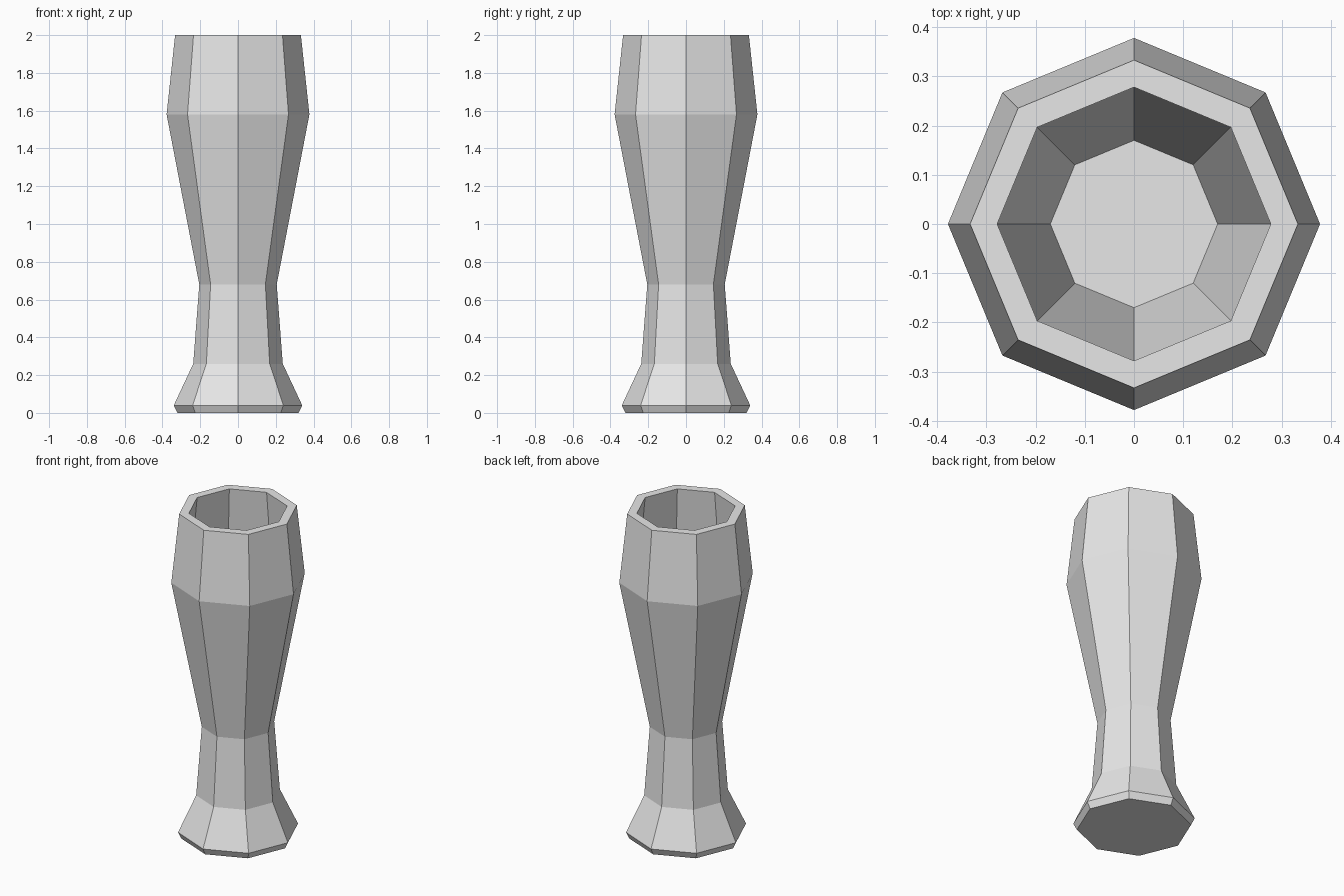
import bpy
import bmesh
from math import cos, sin, tau

SIDES = 8

cube = bpy.data.objects.get("Cube")
if cube:
    bpy.data.objects.remove(cube, do_unlink=True)

grey = bpy.data.materials.new("light grey")
grey.use_nodes = True
colour = (0.8, 0.8, 0.8, 1)
grey.diffuse_color = colour
grey.node_tree.nodes["Principled BSDF"].inputs["Base Color"].default_value = colour

# Profile as (radius, height): foot, waist, bulge and rim, then the hollow inside
outside = [(0.32, 0), (0.34, 0.04), (0.237, 0.26), (0.205, 0.68), (0.378, 1.58), (0.333, 2)]
inside = [(0.278, 2), (0.322, 1.58), (0.17, 0.74)]


def lathe(name, profile, material):
    """Turn a profile into a faceted solid, capped at both ends."""
    bm = bmesh.new()
    rings = []
    for r, z in profile:
        angles = [tau * i / SIDES for i in range(SIDES)]
        rings.append([bm.verts.new((r * cos(a), r * sin(a), z)) for a in angles])
    for low, high in zip(rings, rings[1:]):
        for i in range(SIDES):
            j = (i + 1) % SIDES
            bm.faces.new((low[i], low[j], high[j], high[i]))
    bm.faces.new(rings[0][::-1])
    bm.faces.new(rings[-1])
    bmesh.ops.recalc_face_normals(bm, faces=bm.faces[:])
    mesh = bpy.data.meshes.new(name)
    bm.to_mesh(mesh)
    bm.free()
    mesh.materials.append(material)
    obj = bpy.data.objects.new(name, mesh)
    bpy.context.collection.objects.link(obj)
    return obj


# Tall footed glass with a solid base
lathe("drinking_glass", outside + inside, grey)
